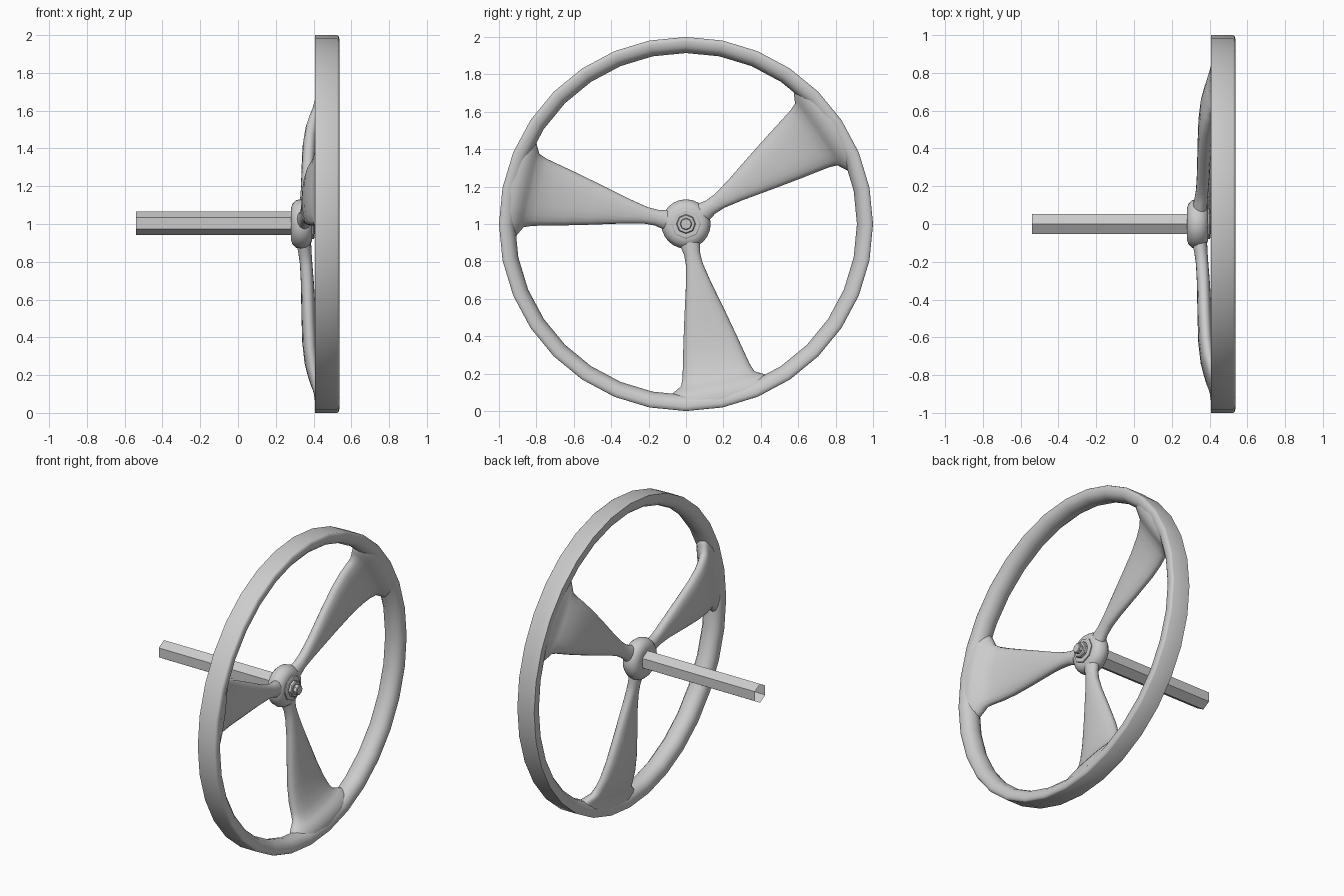
import bpy, bmesh
from math import sin, cos, pi, radians, copysign
from mathutils import Vector

if "Cube" in bpy.data.objects:
    bpy.data.objects.remove(bpy.data.objects["Cube"])

CENTRE = Vector((0, 0, 1.0))


def finish(name, verts, faces, angle):
    """Create an object from points and faces, smooth below the given angle."""
    mesh = bpy.data.meshes.new(name)
    mesh.from_pydata(verts, [], faces)
    bm = bmesh.new()
    bm.from_mesh(mesh)
    bmesh.ops.recalc_face_normals(bm, faces=bm.faces)
    bm.to_mesh(mesh)
    bm.free()
    obj = bpy.data.objects.new(name, mesh)
    bpy.context.collection.objects.link(obj)
    bpy.ops.object.select_all(action='DESELECT')
    obj.select_set(True)
    bpy.context.view_layer.objects.active = obj
    bpy.ops.object.shade_smooth_by_angle(angle=radians(angle))
    return obj


def skin(rings, loop=False, caps=False):
    """Points and quads joining equal rings of points."""
    n, m = len(rings), len(rings[0])
    verts = [p for ring in rings for p in ring]
    faces = []
    for i in range(n if loop else n - 1):
        a, b = i * m, (i + 1) % n * m
        faces += [(a + j, a + (j + 1) % m, b + (j + 1) % m, b + j) for j in range(m)]
    if caps:
        faces += [tuple(range(m)), tuple(range((n - 1) * m, n * m))]
    return verts, faces


def lathe(name, profile, sides, loop=False, caps=False, angle=35):
    """Revolve (x, radius) points round the wheel axis, one corner at the top."""
    rings = [[CENTRE + Vector((x, r * sin(2 * pi * k / sides), r * cos(2 * pi * k / sides)))
              for k in range(sides)] for x, r in profile]
    return finish(name, *skin(rings, loop, caps), angle)


# Rim: flat outside, rounded inside
lathe("rim", [(.407, 1.0), (.525, 1.0), (.533, .995), (.537, .978),
              (.532, .948), (.512, .925), (.475, .914), (.44, .92), (.416, .938),
              (.407, .962)], 32, loop=True, angle=50)

# Hub
lathe("hub", [(.28, .055), (.28, .08), (.288, .108), (.308, .126), (.335, .132),
              (.362, .126), (.383, .11), (.393, .085), (.393, .05)], 24, caps=True, angle=50)

# Washer, nut and stud on the driver's side
lathe("washer", [(.385, .08), (.400, .08), (.404, .074)], 8, caps=True)
lathe("nut", [(.40, .052), (.420, .052), (.425, .047)], 8, caps=True)
lathe("stud", [(.42, .032), (.446, .032), (.450, .028)], 8, caps=True)

# Six-sided column, open at the far end
column = lathe("column", [(-.54, .062), (.30, .062)], 6, angle=20)
column.location.z = .004

# Spokes: stations are (radius, half width, back x, front x)
STATIONS = [(.06, .055, .305, .385), (.12, .052, .312, .388), (.16, .043, .320, .390),
            (.22, .045, .328, .394), (.32, .066, .333, .402), (.50, .112, .336, .412),
            (.64, .146, .340, .422), (.74, .169, .351, .438), (.80, .183, .366, .455),
            (.845, .200, .380, .475), (.862, .232, .387, .490), (.878, .262, .394, .505),
            (.90, .280, .400, .522), (.93, .288, .404, .533), (.955, .270, .409, .534)]


def spoke(name, degrees):
    a = radians(degrees)
    out, side = Vector((0, cos(a), sin(a))), Vector((0, -sin(a), cos(a)))
    rings = []
    for r, half, back, front in STATIONS:
        ring = []
        power = 1.0 if r < .2 else .8
        for k in range(20):
            c, s = cos(2 * pi * k / 20), sin(2 * pi * k / 20)
            u = copysign(abs(c) ** power, c) * half
            v = copysign(abs(s) ** power, s) * (front - back) / 2
            ring.append(CENTRE + out * r + side * u + Vector(((front + back) / 2 + v, 0, 0)))
        rings.append(ring)
    return finish(name, *skin(rings, caps=True), 60)


for name, degrees in (("spoke_right", 34.5), ("spoke_left", 167.8), ("spoke_bottom", 281.6)):
    spoke(name, degrees)
